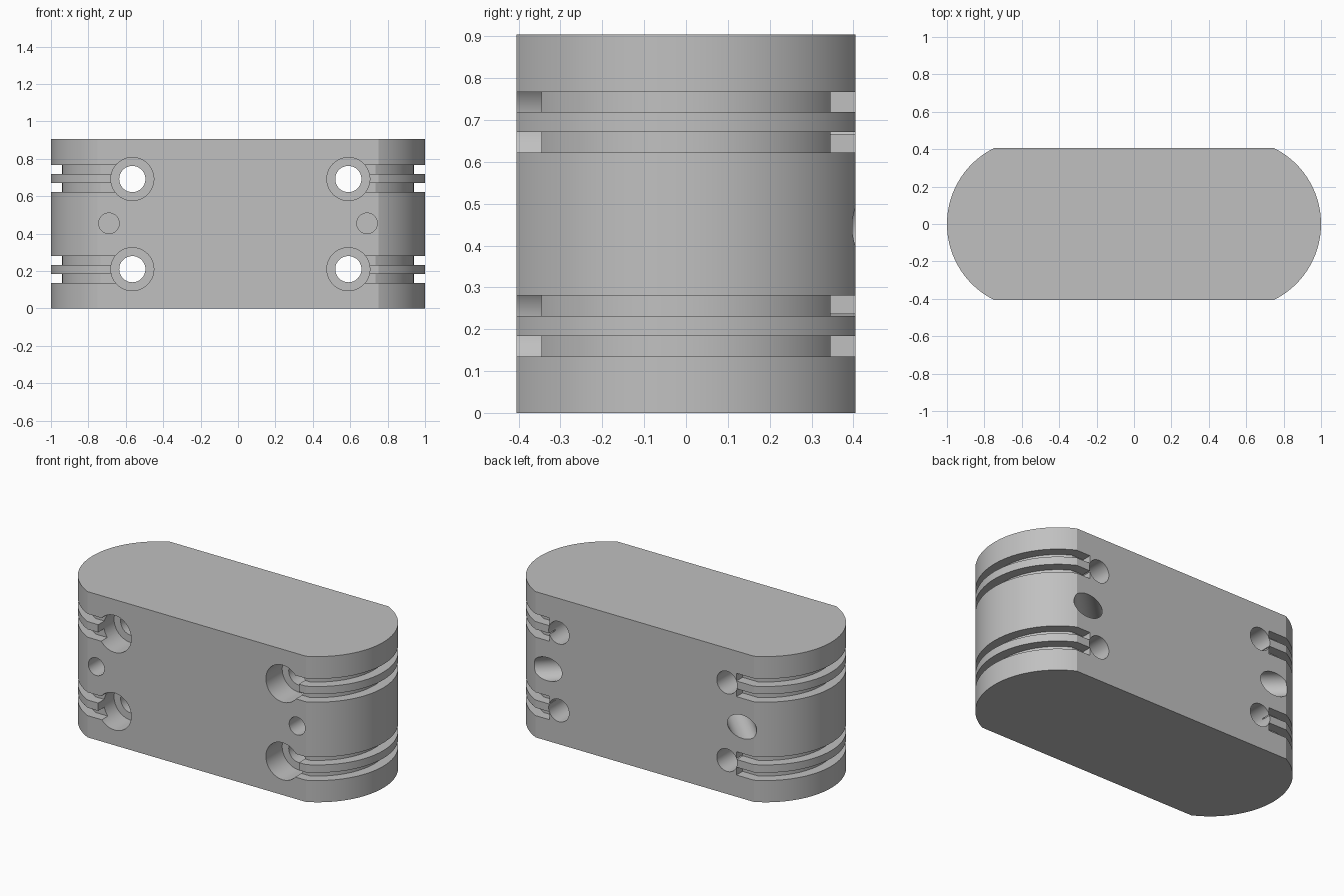
import bpy, bmesh, math
from mathutils import Matrix, Vector

if "Cube" in bpy.data.objects:
    bpy.data.objects.remove(bpy.data.objects["Cube"])

HEIGHT, HALF_Y = 0.905, 0.405
ARC_X, ARC_R = 0.547, 0.453
GROOVE = 0.06
SIDES = 48

grey = bpy.data.materials.new("plain grey")
grey.diffuse_color = (0.53, 0.53, 0.53, 1)
grey.use_nodes = True
grey.node_tree.nodes["Principled BSDF"].inputs["Base Color"].default_value = grey.diffuse_color


def arc(radius, half_y, n=48):
    """Rounded end outline on the +x side, from -half_y to +half_y."""
    a = math.asin(half_y / radius)
    return [(ARC_X + radius * math.cos(-a + 2 * a * i / n),
             radius * math.sin(-a + 2 * a * i / n)) for i in range(n + 1)]


def prism(name, outline, z0, z1):
    bm = bmesh.new()
    face = bm.faces.new([bm.verts.new((x, y, z0)) for x, y in outline])
    top = bmesh.ops.extrude_face_region(bm, geom=[face])
    verts = [v for v in top["geom"] if isinstance(v, bmesh.types.BMVert)]
    bmesh.ops.translate(bm, verts=verts, vec=(0, 0, z1 - z0))
    bmesh.ops.recalc_face_normals(bm, faces=bm.faces)
    return finish(name, bm)


def rod(name, start, end, radius):
    start, end = Vector(start), Vector(end)
    turn = (end - start).to_track_quat('Z', 'Y').to_matrix().to_4x4()
    bm = bmesh.new()
    bmesh.ops.create_cone(bm, cap_ends=True, segments=SIDES, radius1=radius,
                          radius2=radius, depth=(end - start).length,
                          matrix=Matrix.Translation((start + end) / 2) @ turn)
    return finish(name, bm)


def finish(name, bm):
    mesh = bpy.data.meshes.new(name)
    bm.to_mesh(mesh)
    bm.free()
    mesh.materials.append(grey)
    obj = bpy.data.objects.new(name, mesh)
    bpy.context.collection.objects.link(obj)
    return obj


# Main block with two rounded ends
right = arc(ARC_R, HALF_Y)
block = prism("block", right + [(-x, -y) for x, y in right], 0, HEIGHT)
cutters = []

# Paired grooves wrapping each end, stopping at the bolt holes
bands = [(0.135, 0.184), (0.232, 0.280), (0.622, 0.671), (0.719, 0.767)]
inner = arc(ARC_R - GROOVE, HALF_Y - GROOVE)
for side, stop in ((1, 0.655), (-1, 0.63)):
    outline = ([(stop, -0.6), (stop, -HALF_Y + GROOVE)] + inner
               + [(stop, HALF_Y - GROOVE), (stop, 0.6), (1.2, 0.6), (1.2, -0.6)])
    for z0, z1 in bands:
        cutters.append(prism("groove_cutter",
                             [(side * x, y) for x, y in outline], z0, z1))

# Bolt holes, counterbored on the front
for x in (-0.565, 0.59):
    for z in (0.21, 0.692):
        cutters.append(rod("bolt_hole_cutter", (x, -0.6, z), (x, 0.6, z), 0.07))
        cutters.append(rod("counterbore_cutter", (x, -0.6, z),
                           (x, -HALF_Y + 0.16, z), 0.115))

# Blind front holes and slanted rear channels that meet in the middle
for side in (1, -1):
    cutters.append(rod("blind_hole_cutter", (side * 0.69, -0.6, 0.455),
                       (side * 0.69, -HALF_Y + 0.3, 0.455), 0.055))
    cutters.append(rod("channel_cutter", (side * 0.92, 0.655, 0.445),
                       (side * 0.01, -0.255, 0.445), 0.072))

for cutter in cutters:
    cutter.hide_render = True
    cutter.hide_set(True)
    cut = block.modifiers.new("cut", 'BOOLEAN')
    cut.operation = 'DIFFERENCE'
    cut.solver = 'EXACT'
    cut.object = cutter

# Apply the cuts, remove the cutters and smooth the curved walls
bpy.context.view_layer.update()
result = bpy.data.meshes.new_from_object(
    block.evaluated_get(bpy.context.evaluated_depsgraph_get()))
block.modifiers.clear()
block.data = result
for cutter in cutters:
    bpy.data.objects.remove(cutter)
bpy.context.view_layer.objects.active = block
block.select_set(True)
bpy.ops.object.shade_smooth_by_angle(angle=math.radians(25))
